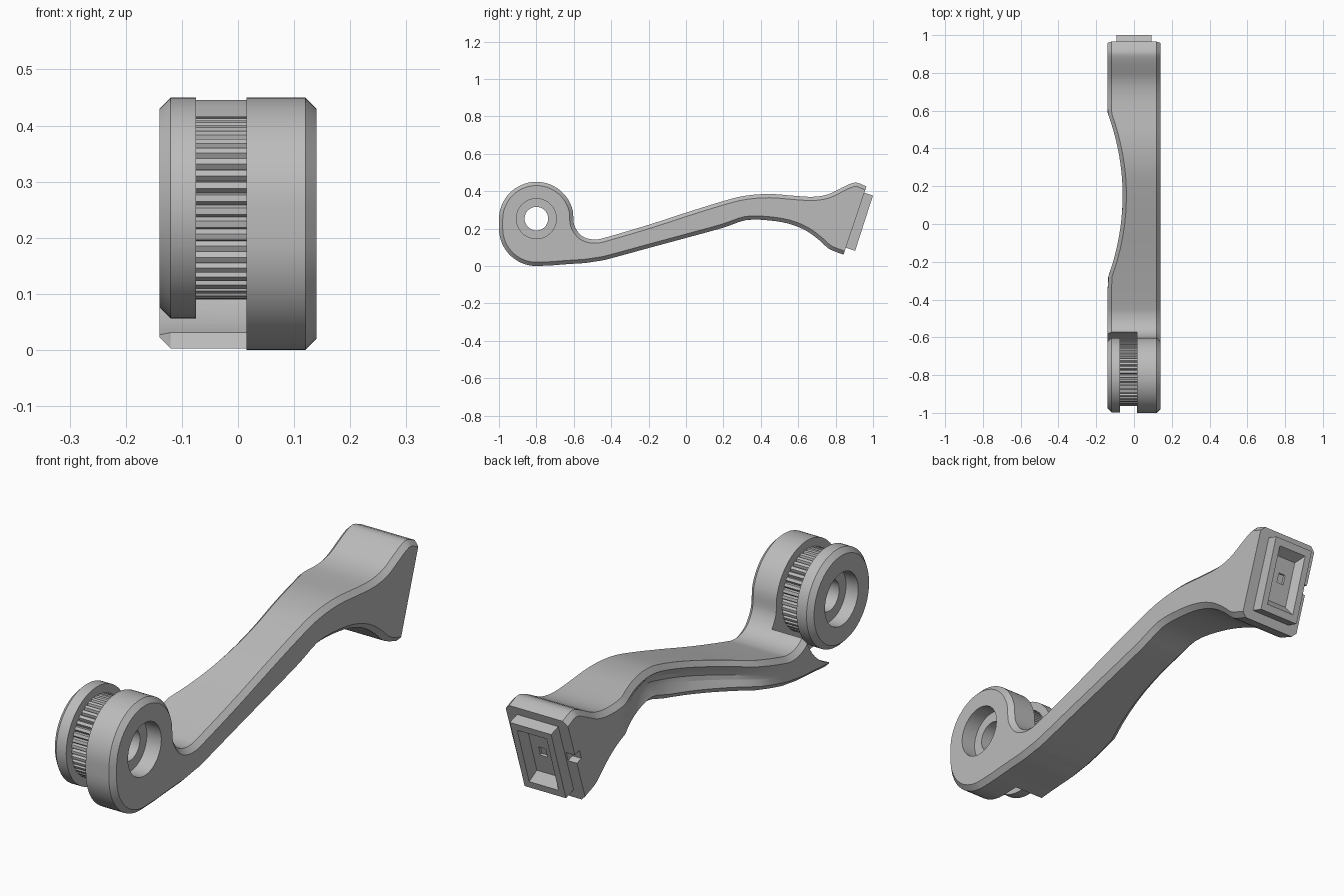
import bpy
import bmesh
from math import cos, sin, pi, radians
from mathutils import Vector

old = bpy.data.objects.get("Cube")
if old:
    bpy.data.objects.remove(old)

grey = bpy.data.materials.new("plain grey")
grey.use_nodes = True
grey.diffuse_color = (0.5, 0.5, 0.5, 1)
grey.node_tree.nodes["Principled BSDF"].inputs["Base Color"].default_value = (0.5, 0.5, 0.5, 1)


def loft(name, rings, closed=False, caps=None):
    """Skin a row of equal point rings; caps lists index groups for each end."""
    bm = bmesh.new()
    rows = [[bm.verts.new(p) for p in ring] for ring in rings]
    n = len(rows[0])
    pairs = list(zip(rows, rows[1:]))
    if closed:
        pairs.append((rows[-1], rows[0]))
    for a, b in pairs:
        for i in range(n):
            j = (i + 1) % n
            bm.faces.new((a[i], a[j], b[j], b[i]))
    if not closed:
        for row in (rows[0], rows[-1]):
            for group in caps or [range(n)]:
                bm.faces.new([row[i] for i in group])
    bmesh.ops.recalc_face_normals(bm, faces=bm.faces)
    bmesh.ops.triangulate(bm, faces=bm.faces)
    mesh = bpy.data.meshes.new(name)
    bm.to_mesh(mesh)
    bm.free()
    mesh.materials.append(grey)
    obj = bpy.data.objects.new(name, mesh)
    bpy.context.collection.objects.link(obj)
    return obj


def activate(obj):
    bpy.ops.object.select_all(action="DESELECT")
    obj.select_set(True)
    bpy.context.view_layer.objects.active = obj


def cut(obj, cutter):
    cutter.hide_render = True
    mod = obj.modifiers.new("cut", "BOOLEAN")
    mod.operation = "DIFFERENCE"
    mod.solver = "EXACT"
    mod.use_self = True
    mod.object = cutter
    activate(obj)
    bpy.ops.object.modifier_apply(modifier=mod.name)
    bpy.data.objects.remove(cutter)


PIVOT_Y, PIVOT_Z = -0.8, 0.253


def circle(x, radius, count=64, depth=0):
    """Ring about the pivot axis; depth sinks every fourth point between teeth."""
    pts = []
    for i in range(count):
        r = radius - (depth if i % 4 == 3 else 0)
        a = 2 * pi * i / count
        pts.append((x, PIVOT_Y + r * cos(a), PIVOT_Z + r * sin(a)))
    return pts


def spline(points, steps=3):
    """Catmull-Rom through the points."""
    p = [Vector(q) for q in points]
    p = [2 * p[0] - p[1]] + p + [2 * p[-1] - p[-2]]
    out = []
    for a, b, c, d in zip(p, p[1:], p[2:], p[3:]):
        for k in range(steps):
            t = k / steps
            out.append(0.5 * (2 * b + (c - a) * t + (2 * a - 5 * b + 4 * c - d) * t * t
                              + (3 * b - a - 3 * c + d) * t ** 3))
    return out + [p[-2]]


def inset(poly, amount):
    """Mitred inward offset of an anticlockwise outline."""
    out = []
    for i, p in enumerate(poly):
        d1 = (p - poly[i - 1]).normalized()
        d2 = (poly[(i + 1) % len(poly)] - p).normalized()
        n1, n2 = Vector((-d1.y, d1.x)), Vector((-d2.y, d2.x))
        out.append(p + (n1 + n2) * amount / max(1 + n1.dot(n2), 0.5))
    return out


# Arm outline as (y, z) chains, point for point along top and bottom
top = spline([(-.603, .27), (-.598, .22), (-.57, .172), (-.53, .148), (-.48, .142), (-.42, .155),
              (-.2, .22), (0, .285), (.2, .347), (.32, .376), (.45, .385), (.58, .375),
              (.68, .37), (.76, .383), (.83, .417), (.88, .44), (.915, .445), (.965, .425)])
bottom = spline([(-.72, .003), (-.66, .008), (-.6, .012), (-.54, .016), (-.48, .025), (-.42, .036),
                 (-.2, .096), (0, .15), (.2, .205), (.32, .245), (.44, .244), (.55, .226),
                 (.64, .19), (.71, .14), (.76, .095), (.8, .076), (.825, .067), (.842, .06)])
count = len(top)

# Rounded head of the outline, taller than it is wide
head = [Vector((PIVOT_Y + .2 * cos(radians(a)), .25 + .2 * sin(radians(a)))) for a in range(12, 181, 6)]
head += [Vector((PIVOT_Y + .2 * cos(radians(a)), .2 + .2 * sin(radians(a)))) for a in range(180, 271, 6)]
outline = bottom + top[::-1] + head

# Chamfer outline, kept flush with the tilted end face
small = inset(outline, 0.02)
slope = (top[-1] - bottom[-1]).normalized() * 0.02
small[count - 1] = bottom[-1] + slope
small[count] = top[-1] - slope
small_bottom, small_top = small[:count], small[count:2 * count][::-1]

SPLIT, SIDE, EDGE = 0.015, 0.14, 0.12

# Flat half of the arm, with the head and its stepped bore
flat_half = loft("arm_flat_half", [[(x, p.x, p.y) for p in ring]
                                   for x, ring in ((SPLIT, outline), (EDGE, outline), (SIDE, small))])
cut(flat_half, loft("bore_cutter", [circle(-.3, .063), circle(.3, .063)]))
cut(flat_half, loft("counterbore_cutter", [circle(.075, .107), circle(.3, .107)]))


# Scooped half of the arm
def scoop(y):
    return max(0, 0.08 * (1 - ((y - .15) / .44) ** 2))


def groove(y):
    t = (y + .58) / 1.3
    return 0.04 * sin(pi * t) ** 2 if 0 < t < 1 else 0


sections = []
for t, b, ti, bi in zip(top, bottom, small_top, small_bottom):
    ring = [(SPLIT, t), (scoop(t.x) - EDGE, t), (scoop(ti.x) - SIDE, ti)]
    for f in (0.3, 0.5, 0.7):
        m = ti.lerp(bi, f)
        ring.append((scoop(m.x) + groove(m.x) * (1 if f == 0.5 else 0.8) - SIDE, m))
    ring += [(scoop(bi.x) - SIDE, bi), (scoop(b.x) - EDGE, b), (SPLIT, b)]
    sections.append([(x, p.x, p.y) for x, p in ring])
scoop_half = loft("arm_scooped_half", sections, caps=[(0, 1, 7, 8), range(1, 8)])
cut(scoop_half, loft("clearance_cutter", [circle(-.3, .24, 96), circle(.1, .24, 96)]))

# Clamping disc and toothed hub
disc = loft("clamp_disc", [circle(x, r) for x, r in (
    (-.075, .063), (-.075, .197), (-EDGE, .197), (-SIDE, .177),
    (-SIDE, .107), (-.085, .107), (-.085, .063))], closed=True)
teeth = 44 * 4
hub = loft("toothed_hub", [circle(-.08, .063, teeth), circle(-.08, .163, teeth, .01),
                           circle(.02, .163, teeth, .01), circle(.02, .063, teeth)], closed=True)

# Tilted end plug with a tapered pocket
up = Vector((0, .307, .952))
out = Vector((0, .952, -.307))
centre = Vector((0, .952, .229))


def rect(half_w, half_h, depth, shift=0, x=0):
    return [centre + out * depth + up * (shift + sv * half_h) + Vector((x + su * half_w, 0, 0))
            for su, sv in ((-1, -1), (1, -1), (1, 1), (-1, 1))]


plug = loft("end_plug", [rect(.093, .155, -.07), rect(.093, .155, 0), rect(.066, .125, 0),
                         rect(.05, .095, -.038), rect(.016, .02, -.038, .01),
                         rect(.016, .02, -.048, .01)])
cut(scoop_half, loft("notch_cutter", [rect(.025, .02, -.08, .01, -.125), rect(.025, .02, .02, .01, -.125)]))

for obj in (flat_half, scoop_half, disc, hub, plug):
    activate(obj)
    bpy.ops.object.shade_smooth_by_angle(angle=radians(25))
